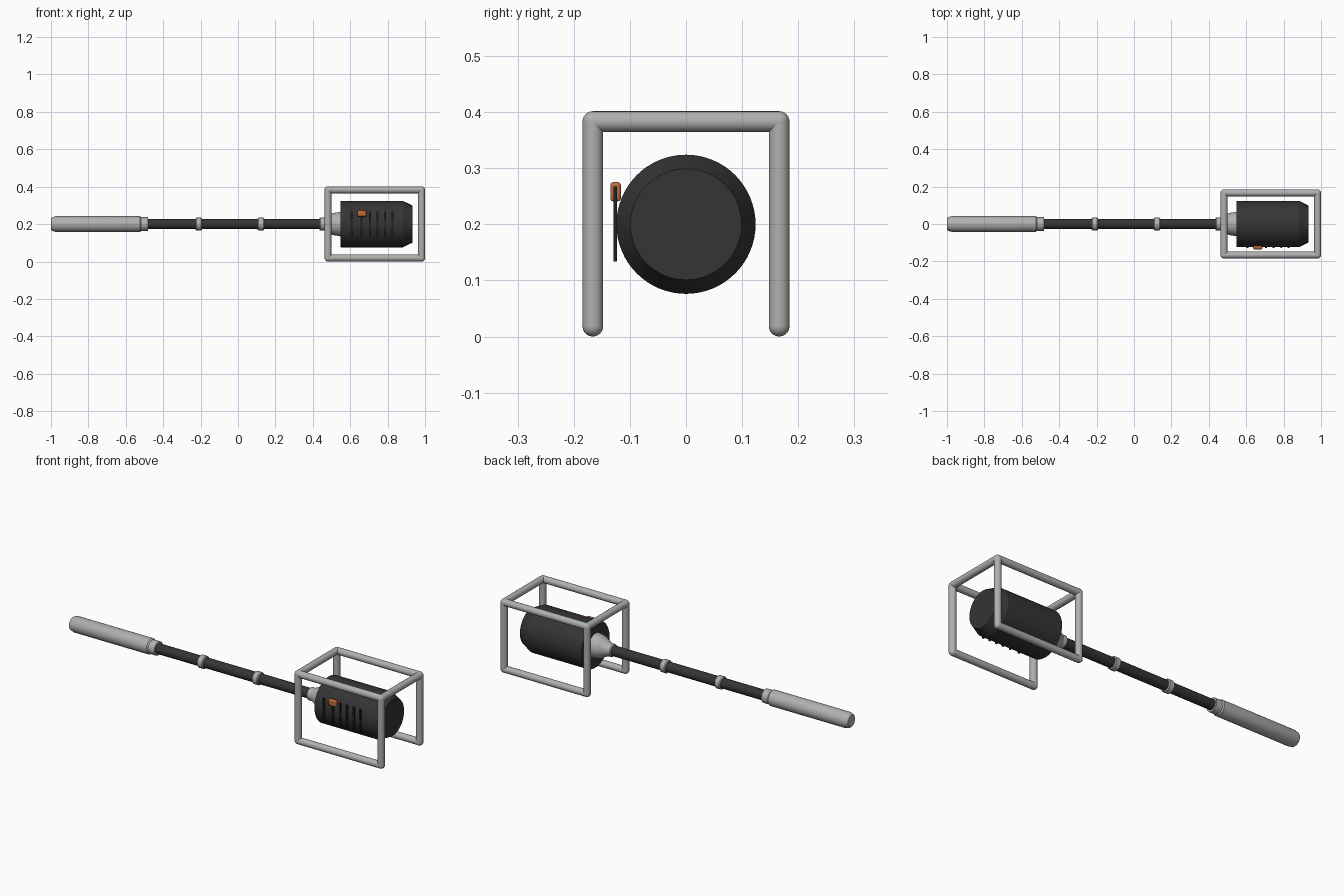
import bpy, bmesh, math
from mathutils import Vector, Matrix

if "Cube" in bpy.data.objects:
    bpy.data.objects.remove(bpy.data.objects["Cube"])

AXIS_Z = 0.2


def material(name, rgb):
    m = bpy.data.materials.new(name)
    m.diffuse_color = (*rgb, 1)
    m.use_nodes = True
    m.node_tree.nodes["Principled BSDF"].inputs["Base Color"].default_value = m.diffuse_color
    return m


grey = material("light_grey", (0.43, 0.44, 0.42))
dark = material("charcoal", (0.035, 0.035, 0.035))
black = material("black", (0.015, 0.015, 0.015))
orange = material("orange", (0.52, 0.14, 0.045))


def finish(name, bm, mat, angle=30):
    bmesh.ops.recalc_face_normals(bm, faces=bm.faces[:])
    me = bpy.data.meshes.new(name)
    bm.to_mesh(me)
    bm.free()
    me.materials.append(mat)
    ob = bpy.data.objects.new(name, me)
    bpy.context.collection.objects.link(ob)
    bpy.ops.object.select_all(action='DESELECT')
    ob.select_set(True)
    bpy.context.view_layer.objects.active = ob
    bpy.ops.object.shade_smooth_by_angle(angle=math.radians(angle))
    return ob


def turned(name, profile, mat, sides=48):
    """Solid turned around the long axis from (x, radius) points."""
    bm = bmesh.new()
    rings = []
    for x, r in profile:
        rings.append([bm.verts.new((x, r * math.cos(2 * math.pi * i / sides),
                                    AXIS_Z + r * math.sin(2 * math.pi * i / sides)))
                      for i in range(sides)])
    for a, b in zip(rings, rings[1:]):
        for i in range(sides):
            j = (i + 1) % sides
            bm.faces.new((a[i], a[j], b[j], b[i]))
    bm.faces.new(rings[0])
    bm.faces.new(rings[-1])
    return finish(name, bm, mat, 20)


def box(name, lo, hi, mat, bevel=0):
    lo, hi = Vector(lo), Vector(hi)
    bm = bmesh.new()
    bmesh.ops.create_cube(bm, size=1, matrix=Matrix.Translation((lo + hi) / 2)
                          @ Matrix.Diagonal((*(hi - lo), 1)))
    if bevel:
        bmesh.ops.bevel(bm, geom=bm.edges[:], offset=bevel, segments=3,
                        profile=0.5, affect='EDGES')
    return finish(name, bm, mat)


# Handle, shaft and collars
turned("handle", [(-1.0, 0.03), (-0.995, 0.036), (-0.975, 0.042),
                  (-0.525, 0.042), (-0.518, 0.037), (-0.48, 0.037)], grey)
turned("shaft", [(-0.5, 0.027), (0.5, 0.027)], dark)
for n, (x0, x1) in enumerate([(-0.227, -0.192), (0.105, 0.14), (0.435, 0.468)]):
    turned(f"collar_{n + 1}", [(x0, 0.030), (x0 + 0.005, 0.034),
                               (x1 - 0.005, 0.034), (x1, 0.030)], grey)

# Motor drum with its tapered neck
turned("neck", [(0.46, 0.034), (0.49, 0.048), (0.505, 0.058), (0.55, 0.066)], grey)
turned("drum", [(0.547, 0.122), (0.55, 0.124), (0.882, 0.124),
                (0.925, 0.103), (0.934, 0.099)], dark, 64)

# Vent bars and switch on the front side
for n, x in enumerate([0.606, 0.66, 0.705, 0.745, 0.787, 0.826]):
    box(f"vent_bar_{n + 1}", (x - 0.005, -0.129, 0.134),
        (x + 0.005, -0.123, 0.267), black)
box("switch", (0.637, -0.135, 0.241), (0.686, -0.116, 0.275), orange, 0.005)

# Tube guard: two side rectangles joined by two top bars
R = 0.0185
X0, X1, Y, Z0, Z1 = 0.481, 0.9815, 0.166, R, 0.383


def tube(name, a, b):
    a, b = Vector(a), Vector(b)
    d = b - a
    rot = d.to_track_quat('Z', 'Y').to_matrix().to_4x4()
    bm = bmesh.new()
    bmesh.ops.create_cone(bm, cap_ends=False, segments=24, radius1=R, radius2=R,
                          depth=d.length, matrix=Matrix.Translation((a + b) / 2) @ rot)
    for p in (a, b):
        bmesh.ops.create_uvsphere(bm, u_segments=24, v_segments=12, radius=R,
                                  matrix=Matrix.Translation(p) @ rot)
    return finish(name, bm, grey, 40)


for side, y in (("front", -Y), ("back", Y)):
    for label, x in (("inner", X0), ("outer", X1)):
        tube(f"guard_{side}_{label}_post", (x, y, Z0), (x, y, Z1))
    for label, z in (("lower", Z0), ("upper", Z1)):
        tube(f"guard_{side}_{label}_rail", (X0, y, z), (X1, y, z))
for label, x in (("inner", X0), ("outer", X1)):
    tube(f"guard_{label}_crossbar", (x, -Y, Z1), (x, Y, Z1))
